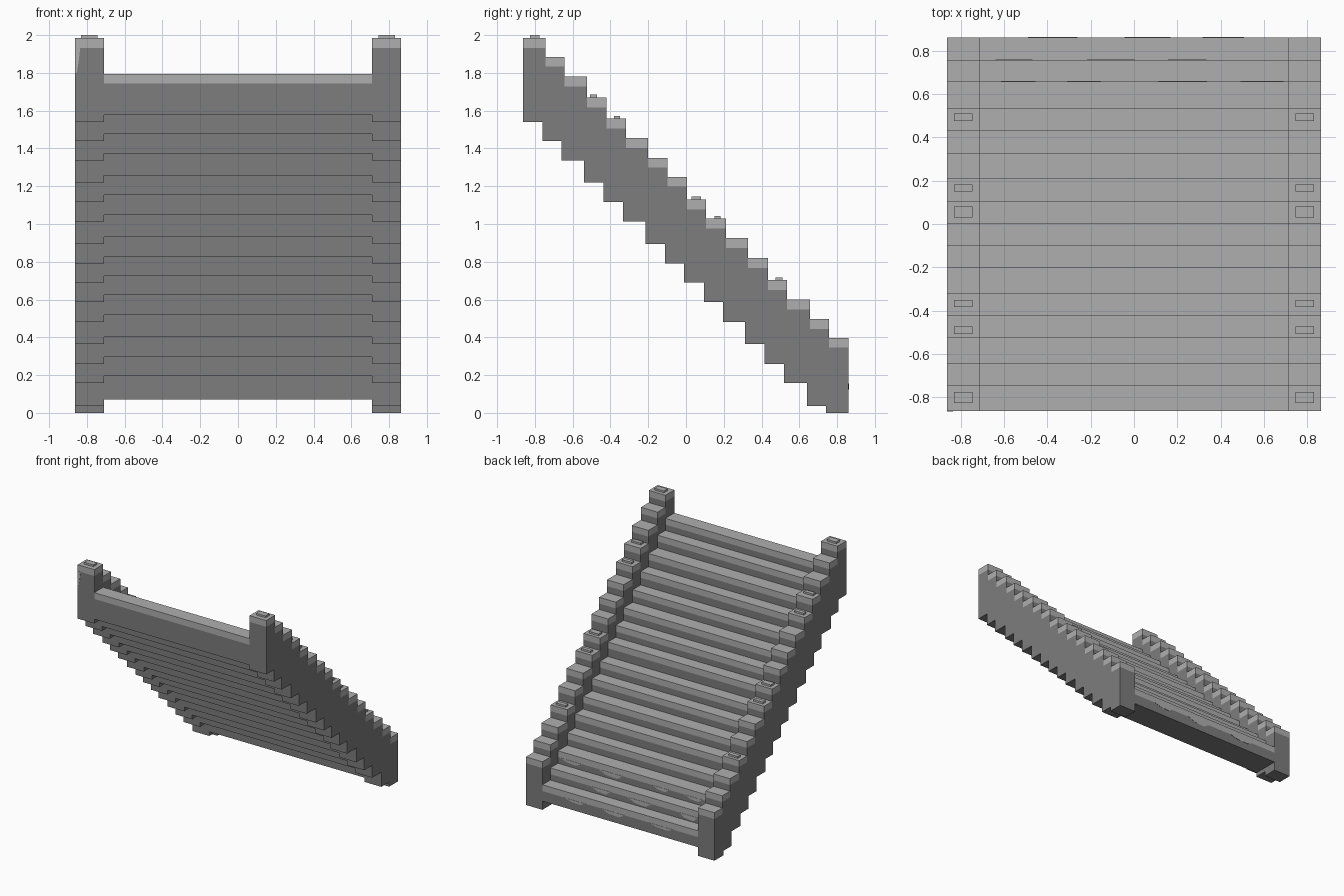
import bpy, bmesh, random

if "Cube" in bpy.data.objects:
    bpy.data.objects.remove(bpy.data.objects["Cube"])

random.seed(4)


def material(name, value):
    m = bpy.data.materials.new(name)
    m.diffuse_color = (value, value, value, 1)
    m.use_nodes = True
    m.node_tree.nodes["Principled BSDF"].inputs["Base Color"].default_value = m.diffuse_color
    return m


DARK = material("dark stone grey", 0.205)
LIGHT = material("light stone grey", 0.43)


def make(name, bm, mat):
    bmesh.ops.recalc_face_normals(bm, faces=bm.faces)
    me = bpy.data.meshes.new(name)
    bm.to_mesh(me)
    bm.free()
    me.materials.append(mat)
    ob = bpy.data.objects.new(name, me)
    bpy.context.collection.objects.link(ob)
    return ob


def prism(bm, outline, offset):
    """Extrude a closed outline of 3D points along offset."""
    face = bm.faces.new([bm.verts.new(p) for p in outline])
    ext = bmesh.ops.extrude_face_region(bm, geom=[face])
    verts = [g for g in ext["geom"] if isinstance(g, bmesh.types.BMVert)]
    bmesh.ops.translate(bm, verts=verts, vec=offset)


def box(bm, x0, x1, y0, y1, z0, z1):
    prism(bm, [(x0, y0, z0), (x1, y0, z0), (x1, y1, z0), (x0, y1, z0)], (0, 0, z1 - z0))


# Step layout from the top front step to the lowest back step
FRONT = [-.862, -.76, -.66, -.54, -.437, -.333, -.215, -.11, -.01,
         .095, .195, .313, .416, .52, .64, .742]
BACK = [-.745, -.643, -.523, -.422, -.318, -.2, -.097, .005, .107,
        .212, .328, .433, .536, .657, .757, .86]
TOP = [1.985, 1.885, 1.78, 1.67, 1.558, 1.455, 1.35, 1.25, 1.13,
       1.028, .925, .82, .703, .6, .497, .397]
RAIL_LOW = [1.54, 1.44, 1.337, 1.22, 1.117, 1.012, .895, .79, .69,
            .587, .482, .365, .26, .158, .037, 0]
TREAD_LOW = [z + .036 for z in RAIL_LOW[:14]] + [.072, .072]
TREAD_TOP = [z - .19 for z in TOP]
CAP = .052
N = len(TOP)
START = [FRONT[0]] + BACK[:-1]      # front edge of each exposed step
END = FRONT[1:] + [BACK[-1]]        # back edge of each underside


def stair(name, x0, x1, tops, lows):
    # Solid stepped body
    outline = []
    for i in range(N):
        outline += [(x0, START[i], tops[i] - CAP), (x0, BACK[i], tops[i] - CAP)]
    for i in reversed(range(N)):
        if i == N - 1 or abs(lows[i] - lows[i + 1]) > .001:
            outline.append((x0, END[i], lows[i]))
        if i == 0 or abs(lows[i] - lows[i - 1]) > .001:
            outline.append((x0, FRONT[i], lows[i]))
    bm = bmesh.new()
    prism(bm, outline, (x1 - x0, 0, 0))
    make(name + "_body", bm, DARK)
    # Light slab on each step
    bm = bmesh.new()
    for i in range(N):
        box(bm, x0, x1, START[i], BACK[i], tops[i] - CAP, tops[i])
    make(name + "_caps", bm, LIGHT)


stair("treads", -.71, .71, TREAD_TOP, TREAD_LOW)
stair("left_rail", -.862, -.71, TOP, RAIL_LOW)
stair("right_rail", .71, .862, TOP, RAIL_LOW)

# Small raised blocks on some rail steps: step index, y from, y to
bm = bmesh.new()
for i, y0, y1 in [(0, -.825, -.775), (3, -.507, -.472), (4, -.382, -.35),
                  (8, .03, .08), (9, .15, .183), (12, .475, .51)]:
    for s in (-1, 1):
        box(bm, *sorted((s * .745, s * .83)), y0, y1, TOP[i], TOP[i] + .015)
make("rail_studs", bm, LIGHT)

# Worn light patches hanging below the lowest tread slabs
bm = bmesh.new()
for i in (N - 3, N - 2, N - 1):
    z = TREAD_TOP[i] - CAP
    x = -.66 + random.uniform(0, .2)
    while x < .5:
        w = random.uniform(.15, .24)
        d = random.uniform(.02, .04)
        y = BACK[i] - .001
        prism(bm, [(x, y, z), (x + w * .25, y, z - d), (x + w * .7, y, z - d * .8),
                   (x + w, y, z)], (0, .003, 0))
        x += w + random.uniform(.12, .28)
make("tread_patches", bm, LIGHT)

# Thin worn streak on the tall front post
bm = bmesh.new()
y = FRONT[0] - .002
z = TOP[0] - CAP
prism(bm, [(-.862, y, z), (-.835, y, z), (-.845, y, 1.85), (-.854, y, 1.8), (-.862, y, 1.8)],
      (0, .003, 0))
make("post_streak", bm, LIGHT)
